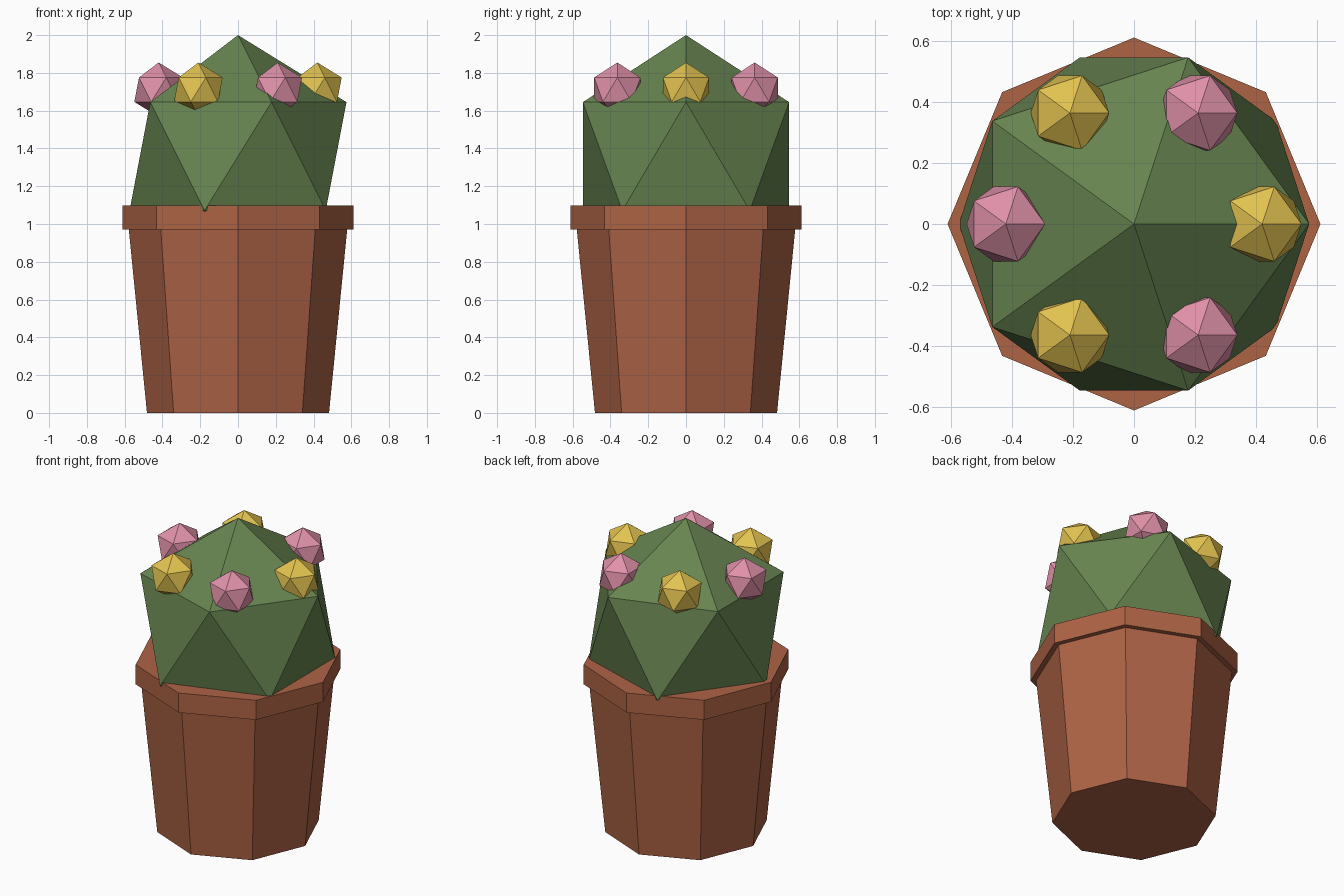
import bpy
import math

if "Cube" in bpy.data.objects:
    bpy.data.objects.remove(bpy.data.objects["Cube"])


def material(name, color):
    m = bpy.data.materials.new(name)
    m.diffuse_color = (*color, 1.0)
    m.use_nodes = True
    m.node_tree.nodes["Principled BSDF"].inputs["Base Color"].default_value = m.diffuse_color
    return m


terracotta = material("terracotta", (0.42, 0.125, 0.06))
green = material("cactus green", (0.135, 0.23, 0.08))
pink = material("blossom pink", (0.74, 0.28, 0.39))
yellow = material("blossom yellow", (0.76, 0.54, 0.08))


def finish(name, mat):
    ob = bpy.context.object
    ob.name = name
    ob.data.materials.append(mat)
    return ob


def octagon(name, r_low, r_high, z0, z1):
    bpy.ops.mesh.primitive_cone_add(vertices=8, radius1=r_low, radius2=r_high,
                                    depth=z1 - z0, location=(0, 0, (z0 + z1) / 2))
    return finish(name, terracotta)


def ball(name, radius, loc, mat):
    bpy.ops.mesh.primitive_ico_sphere_add(subdivisions=1, radius=radius, location=loc)
    return finish(name, mat)


# Tapered pot and its rim
octagon("pot_body", 0.482, 0.58, 0.0, 0.99)
octagon("pot_rim", 0.611, 0.611, 0.97, 1.097)

# Faceted cactus sunk into the pot
ball("cactus_body", 0.642, (0, 0, 1.358), green)

# Ring of alternating blossoms
for i in range(6):
    a = math.radians(60 * i)
    ball(f"blossom_{i + 1}", 0.144,
         (0.42 * math.cos(a), 0.42 * math.sin(a), 1.711),
         pink if i % 2 else yellow)
